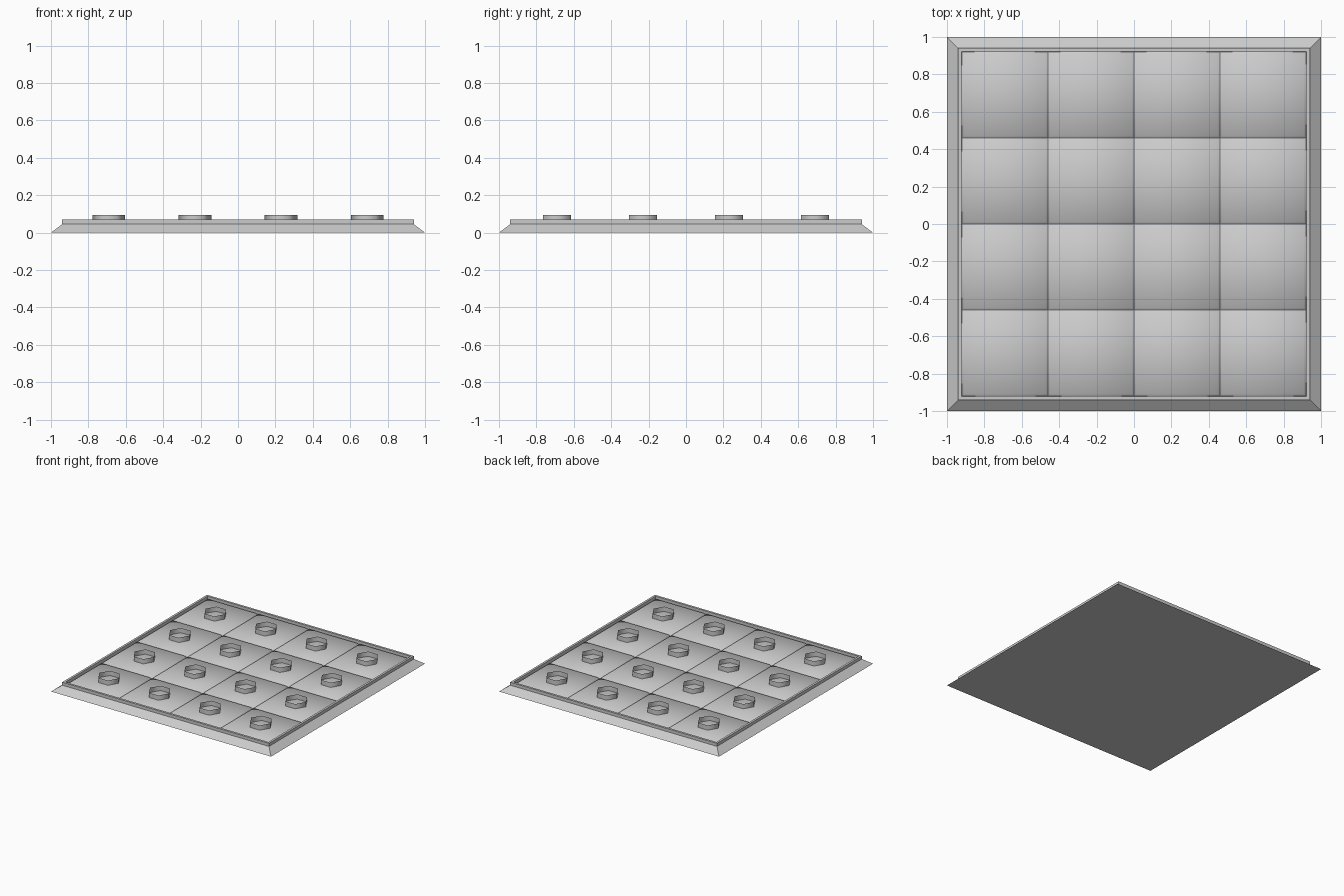
import bpy, bmesh, math

if "Cube" in bpy.data.objects:
    bpy.data.objects.remove(bpy.data.objects["Cube"])


def loft(name, rings, centre=(0, 0), sides=4, caps=(True, True), smooth=False):
    """Stack regular polygon rings given as (corner radius, z)."""
    bm = bmesh.new()
    turn = math.pi / 4 if sides == 4 else 0
    loops = []
    for r, z in rings:
        loops.append([bm.verts.new((centre[0] + r * math.cos(turn + 2 * math.pi * i / sides),
                                    centre[1] + r * math.sin(turn + 2 * math.pi * i / sides), z))
                      for i in range(sides)])
    for a, b in zip(loops, loops[1:]):
        for i in range(sides):
            j = (i + 1) % sides
            bm.faces.new((a[i], a[j], b[j], b[i]))
    if caps[0]:
        bm.faces.new(loops[0][::-1])
    if caps[1]:
        bm.faces.new(loops[-1])
    for f in bm.faces:
        f.smooth = smooth
    mesh = bpy.data.meshes.new(name)
    bm.to_mesh(mesh)
    bm.free()
    obj = bpy.data.objects.new(name, mesh)
    bpy.context.collection.objects.link(obj)
    return obj


def square(half_widths):
    return [(h * math.sqrt(2), z) for h, z in half_widths]


# Base tray: sloped skirt, upright rim and recessed floor
loft("base_tray", square([(1, 0), (0.94, 0.045), (0.94, 0.07),
                          (0.922, 0.07), (0.922, 0.042)]))

# Grid of softly shaded bevelled tiles, each with an open hexagonal stud
PITCH = 0.46
for row in range(4):
    for col in range(4):
        c = ((col - 1.5) * PITCH, (row - 1.5) * PITCH)
        loft(f"tile_{row}_{col}", square([(0.229, 0.042), (0.217, 0.056)]), c,
             caps=(False, True), smooth=True)
        loft(f"hex_stud_{row}_{col}", [(0.087, 0.05), (0.087, 0.095)], c, sides=6,
             caps=(False, False), smooth=True)
